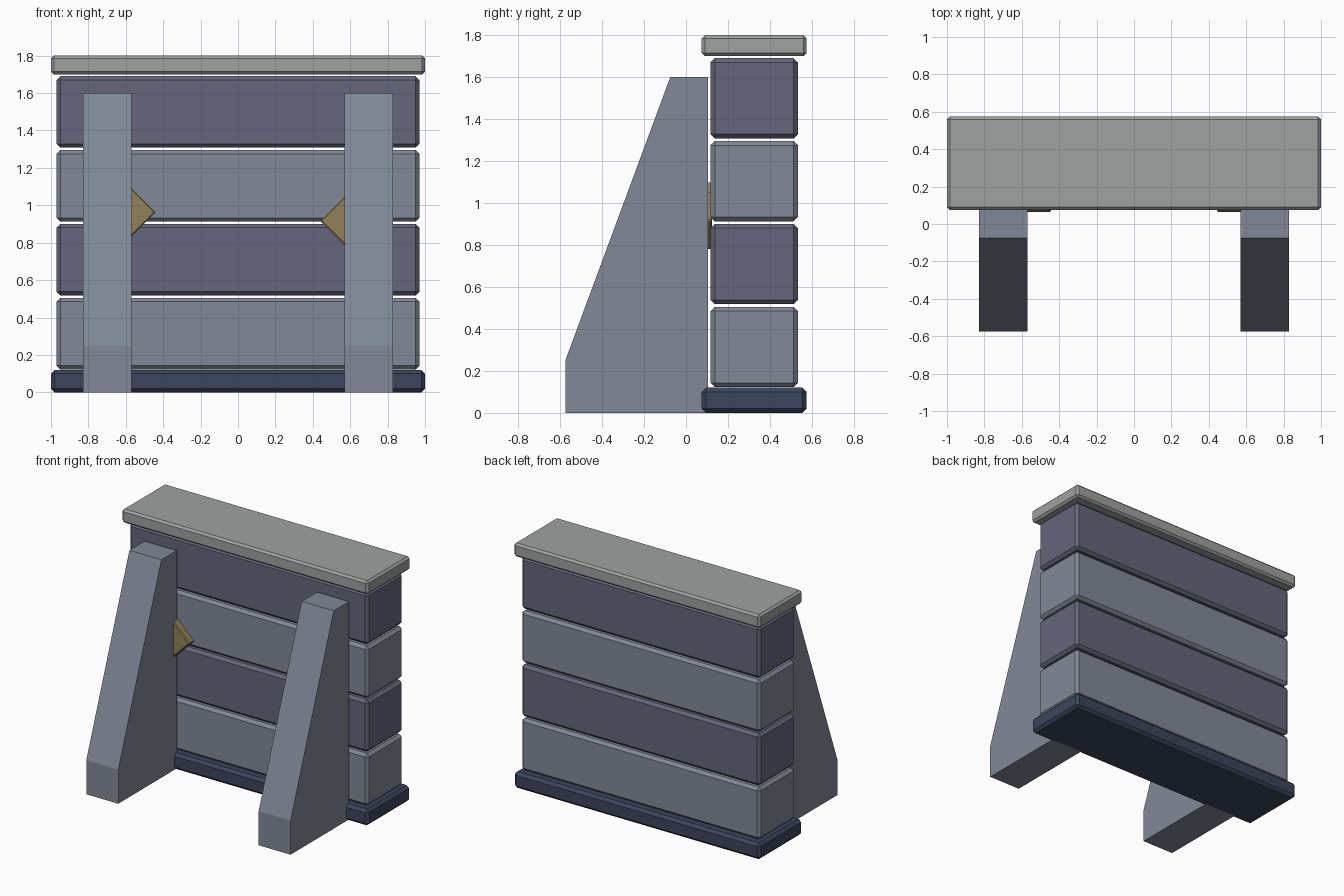
import bpy, bmesh, math
from mathutils import Matrix

if "Cube" in bpy.data.objects:
    bpy.data.objects.remove(bpy.data.objects["Cube"])


def material(name, rgb):
    m = bpy.data.materials.new(name)
    m.diffuse_color = (*rgb, 1)
    m.use_nodes = True
    m.node_tree.nodes["Principled BSDF"].inputs["Base Color"].default_value = m.diffuse_color
    return m


STONE = material("stone_grey", (0.22, 0.25, 0.31))
SLATE = material("slate_violet", (0.13, 0.135, 0.20))
DARK = material("dark_footing", (0.045, 0.06, 0.11))
PALE = material("pale_cap", (0.34, 0.36, 0.35))
GOLD = material("dull_gold", (0.28, 0.22, 0.10))


def finish(name, bm, mat):
    bmesh.ops.recalc_face_normals(bm, faces=bm.faces)
    me = bpy.data.meshes.new(name)
    bm.to_mesh(me)
    bm.free()
    me.materials.append(mat)
    ob = bpy.data.objects.new(name, me)
    bpy.context.collection.objects.link(ob)
    return ob


def block(name, x, y, z, mat, bevel=0.02, turn=0.0):
    """Chamfered box from (min, max) ranges, optionally turned about its y axis."""
    size = [b - a for a, b in (x, y, z)]
    mid = [(a + b) / 2 for a, b in (x, y, z)]
    bm = bmesh.new()
    bmesh.ops.create_cube(bm, size=1)
    bmesh.ops.scale(bm, vec=size, verts=bm.verts)
    bmesh.ops.bevel(bm, geom=bm.edges[:], offset=bevel, segments=1, affect='EDGES')
    bm.transform(Matrix.Translation(mid) @ Matrix.Rotation(turn, 4, 'Y'))
    return finish(name, bm, mat)


def extrude_profile(name, profile, x0, x1, mat):
    """Extrude a (y, z) outline along x."""
    bm = bmesh.new()
    face = bm.faces.new([bm.verts.new((x0, y, z)) for y, z in profile])
    new = bmesh.ops.extrude_face_region(bm, geom=[face])["geom"]
    verts = [v for v in new if isinstance(v, bmesh.types.BMVert)]
    bmesh.ops.translate(bm, vec=(x1 - x0, 0, 0), verts=verts)
    return finish(name, bm, mat)


# Footing and cap slabs
block("footing", (-1, 1), (0.075, 0.575), (0, 0.12), DARK)
block("cap_slab", (-1, 1), (0.075, 0.575), (1.70, 1.80), PALE, 0.015)

# Four stacked courses, alternating colour, with open joints
for i in range(4):
    z = 0.123 + i * 0.395
    block(f"wall_course_{i + 1}", (-0.97, 0.97), (0.117, 0.533), (z, z + 0.382),
          SLATE if i % 2 else STONE)

# Sloped buttresses and the gold diamond plates tucked in beside them
BUTTRESS = [(-0.575, 0), (-0.575, 0.25), (-0.075, 1.6), (0.104, 1.6), (0.104, 0)]
for side, label, plate_z in ((-1, "left", 0.963), (1, "right", 0.917)):
    cx = side * 0.70
    extrude_profile(f"buttress_{label}", BUTTRESS, cx - 0.13, cx + 0.13, STONE)
    px, half = side * 0.58, 0.099
    block(f"diamond_plate_{label}", (px - half, px + half), (0.065, 0.125),
          (plate_z - half, plate_z + half), GOLD, 0.006, math.radians(45))
